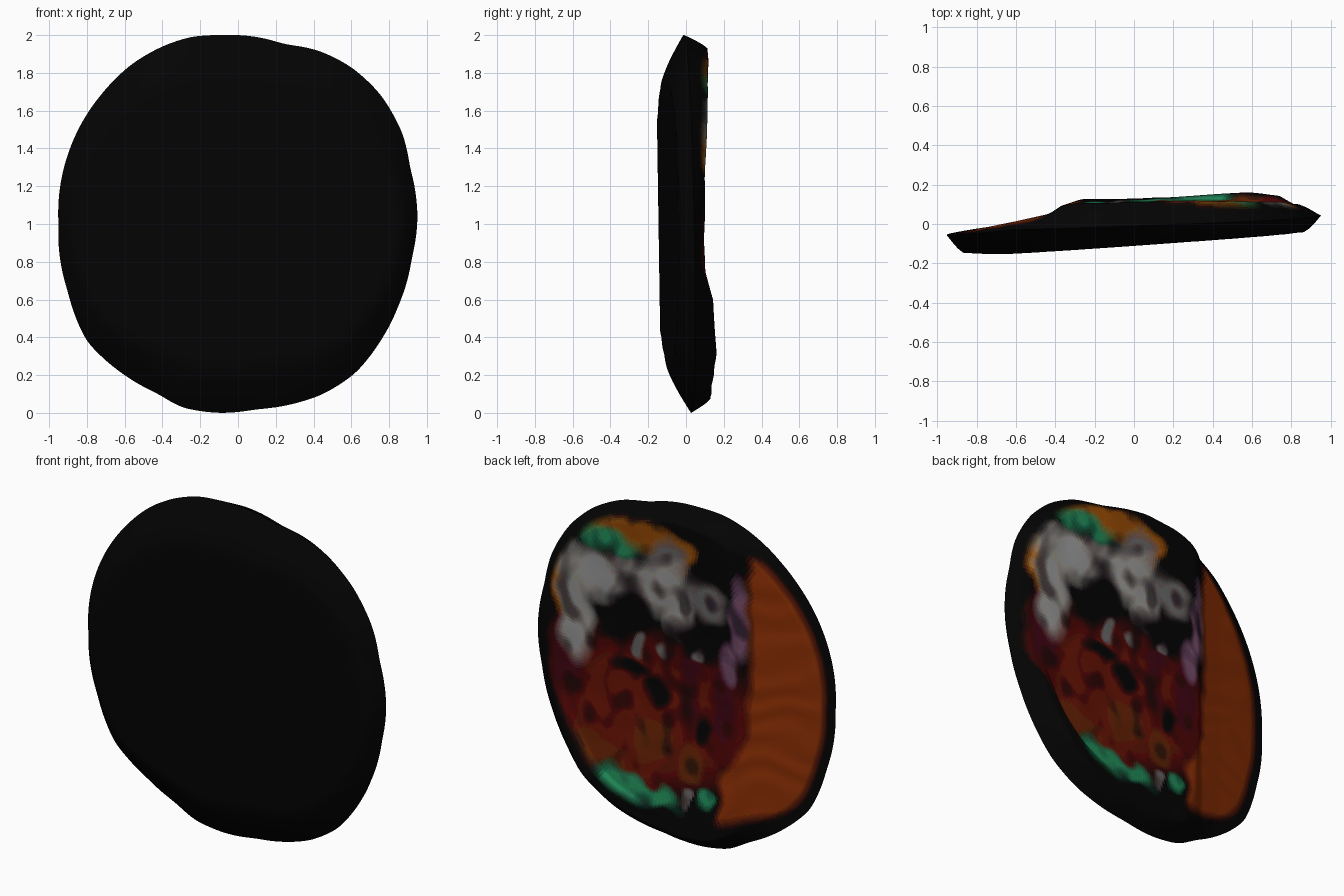
import bpy, bmesh
from math import sin, cos, pi, atan2, hypot
from mathutils import Vector, noise

if "Cube" in bpy.data.objects:
    bpy.data.objects.remove(bpy.data.objects["Cube"])

N = 256             # steps around the rim
FRONT, BACK = 24, 100   # rings on each side


def lerp(table, v):
    if v <= table[0][0]:
        return table[0][1]
    for (a, fa), (b, fb) in zip(table, table[1:]):
        if v <= b:
            return fa + (fb - fa) * (v - a) / (b - a)
    return table[-1][1]


def clamp(v):
    return max(0, min(1, v))


def mix(a, b, f):
    return tuple(p + (q - p) * f for p, q in zip(a, b))


# Irregular round outline seen from the front (x, z)
OUTLINE = [(-.1, 2), (.1, 1.99), (.25, 1.95), (.42, 1.92), (.6, 1.83), (.75, 1.69), (.87, 1.48),
           (.91, 1.3), (.95, 1.03), (.92, .82), (.85, .57), (.76, .39), (.62, .21), (.45, .1),
           (.3, .05), (.1, .02), (-.1, 0), (-.3, .03), (-.42, .1), (-.6, .2), (-.8, .38),
           (-.9, .64), (-.95, 1), (-.9, 1.37), (-.83, 1.53), (-.72, 1.69), (-.57, 1.84),
           (-.4, 1.94), (-.25, 1.99)]
polar = sorted((atan2(z - 1, x), hypot(x, z - 1)) for x, z in OUTLINE)
polar = [(a - 2 * pi, r) for a, r in polar[-3:]] + polar + [(a + 2 * pi, r) for a, r in polar[:3]]
raw = [lerp(polar, -pi + 2 * pi * i / N) for i in range(N)]
radius = [(raw[i - 2] + 2 * raw[i - 1] + 3 * raw[i] + 2 * raw[(i + 1) % N] + raw[(i + 2) % N]) / 9
          for i in range(N)]

# Depth of the rim, the plain front and the stepped back
BACK_Z = [(0, .14), (.2, .135), (.35, .12), (.65, .1), (.9, .085), (1.3, .092), (1.9, .12)]
BACK_X = [(-.95, -.05), (-.88, -.045), (-.6, .012), (-.43, .05), (-.37, .09), (-.25, .13), (0, .3)]


def rim_y(x, z):
    return .01 + .035 * x - .02 * (z - 1) - .09 * max(0, -.6 - x)


def front_y(x, z):
    return -.1 + .07 * max(x, -.65) - .015 * (z - 1)


def back_y(x, z, t):
    main = lerp(BACK_Z, z) + .025 * (x - .35)
    main += .006 * noise.noise(Vector((x * 6, 3, z * 6)))
    # raised lip along the lower right edge
    main += .03 * clamp((t - .8) / .04) * clamp((.75 - z) / .15) * clamp((z - .15) / .15) * clamp(x * 4)
    low = lerp(BACK_X, x) + .002 * sin(34 * z + 9 * x + 5 * noise.noise(Vector((x * 3, 5, z * 3))))
    return min(main, low)


def chamfer(d, width):
    w = min(1, d / width)
    return .6 * w + .4 * sin(w * pi / 2)


def point(i, t, back):
    a = -pi + 2 * pi * i / N
    x, z = radius[i] * t * cos(a), 1 + radius[i] * t * sin(a)
    d = radius[i] * (1 - t)
    y0 = rim_y(x, z)
    if back:
        y = y0 + (back_y(x, z, t) - y0) * chamfer(d, .07 + .05 * abs(cos(a)))
    else:
        y = y0 + (front_y(x, z) - y0) * chamfer(d, .08 + .16 * sin(a) ** 2)
    return (x, y, z)


# Soft paint blobs on the back: colour, x, z, half width, half height
BLACK = (.01, .01, .01)
WHITE, GREY = (.62, .6, .58), (.42, .38, .38)
RED, MAROON = (.38, .08, .05), (.26, .04, .08)
ORANGE, BROWN, AMBER = (.56, .2, .05), (.38, .17, .05), (.62, .32, .05)
GREEN, PURPLE, DARK = (.14, .54, .36), (.45, .3, .42), (.05, .02, .04)
BLOBS = [
    (RED, .2, .78, .66, .42), (RED, .35, .5, .42, .24), (RED, -.2, .82, .25, .35),
    (MAROON, .72, 1.0, .1, .3), (MAROON, -.08, .95, .06, .3), (MAROON, -.3, .9, .08, .3),
    (DARK, .12, .88, .08, .09), (DARK, -.18, .74, .06, .09), (DARK, .3, .98, .12, .06),
    (BROWN, .15, .58, .13, .12), (BROWN, .55, .42, .22, .11), (BROWN, -.1, .52, .08, .1),
    (AMBER, .3, 1.8, .36, .09), (AMBER, -.03, 1.74, .09, .11), (AMBER, .79, 1.36, .06, .15),
    (GREY, .05, 1.7, .11, .12), (WHITE, .5, 1.5, .3, .15), (WHITE, .66, 1.14, .11, .2),
    (WHITE, .68, 1.32, .12, .12), (GREY, .3, 1.56, .12, .1),
    (WHITE, .1, 1.52, .22, .17), (WHITE, -.01, 1.34, .09, .14), (GREY, -.2, 1.5, .14, .12),
    (DARK, .27, 1.33, .1, .16), (DARK, -.16, 1.25, .22, .12), (DARK, .42, 1.2, .1, .1),
    (GREY, .25, 1.13, .04, .06), (GREY, .1, 1.13, .04, .04), (GREY, -.13, 1.17, .05, .05),
    (PURPLE, -.4, 1.42, .05, .25), (PURPLE, -.33, 1.16, .05, .12), (MAROON, -.1, 1.08, .1, .05),
    (GREEN, .44, 1.71, .19, .07), (GREEN, .38, .3, .18, .08), (GREEN, .13, .26, .17, .07),
    (GREEN, -.19, .33, .06, .07), (GREY, -.07, .32, .035, .05),
]


def paint(x, z, t):
    wx = x + .04 * noise.noise(Vector((x * 7, 0, z * 7)))
    wz = z + .06 * noise.noise(Vector((x * 8, 9, z * 8)))
    c = BLACK
    for col, cx, cz, rx, rz in BLOBS:
        q = ((wx - cx) / rx) ** 2 + ((wz - cz) / rz) ** 2
        if q < 1.6:
            c = mix(c, col, clamp((1.6 - q) / 1.2))
    # Mottled brushwork
    c = mix(c, DARK, .6 * clamp(2.2 * noise.noise(Vector((x * 9, 4, z * 7))) - .1))
    # Lower side panel in plain orange
    edge = -.42 + .16 * clamp((.75 - z) / .3)
    side = clamp((edge - wx) / .06) * clamp((z - .28 + .3 * (x + .67)) / .08)
    side *= clamp((1.85 - z) / .06)
    c = mix(c, ORANGE, side)
    rim = .965 - .09 * clamp((.8 - z) / .2) * clamp(x * 4)
    return mix(BLACK, c, clamp((rim - t) / .06))


plate = bpy.data.objects.new("painted_plate", bpy.data.meshes.new("painted_plate"))
bpy.context.collection.objects.link(plate)
slots = {}


def slot(c):
    # Similar shades share one material
    key = tuple(round(v * 20) for v in c)
    if key not in slots:
        slots[key] = len(slots)
        mat = bpy.data.materials.new("paint_%d" % len(slots))
        mat.diffuse_color = tuple(max(.001, (k / 20) ** 2.2) for k in key) + (1,)
        mat.use_nodes = True
        mat.node_tree.nodes["Principled BSDF"].inputs["Base Color"].default_value = mat.diffuse_color
        plate.data.materials.append(mat)
    return slots[key]


# One closed skin: front centre, out to the rim, back to the rear centre
bm = bmesh.new()
ts = [((k / FRONT) ** .7, False) for k in range(1, FRONT + 1)]
ts += [(k / BACK, True) for k in range(BACK - 1, 0, -1)]
rings = [[bm.verts.new(point(i, t, b)) for i in range(N)] for t, b in ts]
caps = [bm.verts.new((0, front_y(0, 1), 1)), bm.verts.new((0, back_y(0, 1, 0), 1))]
base = slot(BLACK)
for k, (ra, rb) in enumerate(zip(rings, rings[1:])):
    for i in range(N):
        j = (i + 1) % N
        f = bm.faces.new((ra[i], ra[j], rb[j], rb[i]))
        f.material_index = base
        if ts[k + 1][1]:
            c = f.calc_center_median()
            f.material_index = slot(paint(c.x, c.z, ts[k][0]))
for cap, ring in zip(caps, (rings[0], rings[-1])):
    for i in range(N):
        f = bm.faces.new((cap, ring[i], ring[(i + 1) % N]))
        f.material_index = base if cap is caps[0] else slot(paint(0, 1, 0))
bmesh.ops.recalc_face_normals(bm, faces=bm.faces)
bm.to_mesh(plate.data)
bm.free()

bpy.context.view_layer.objects.active = plate
plate.select_set(True)
bpy.ops.object.shade_smooth_by_angle(angle=.7)
